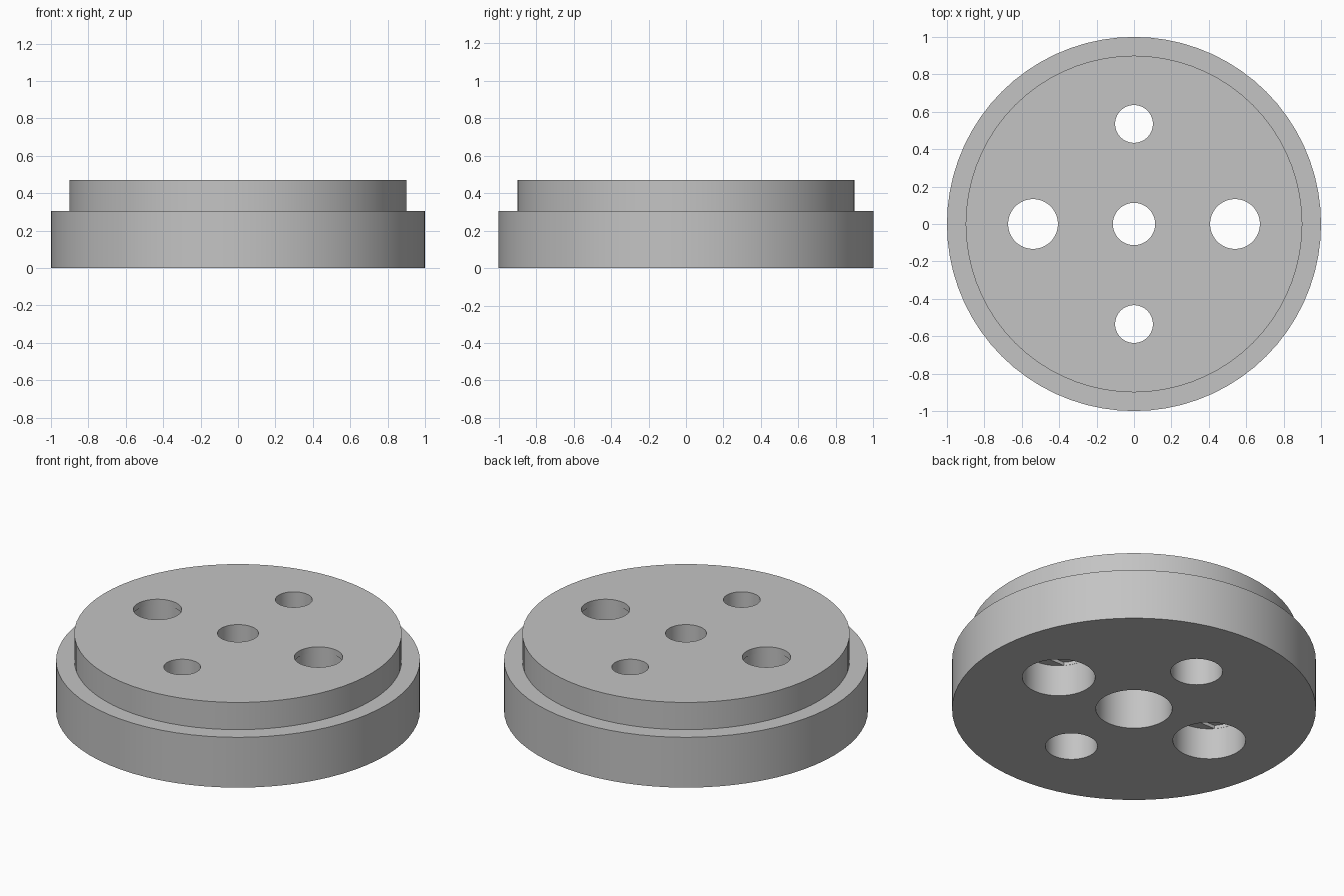
import bpy, bmesh, math
from mathutils import Vector

cube = bpy.data.objects.get("Cube")
if cube:
    bpy.data.objects.remove(cube, do_unlink=True)

grey = bpy.data.materials.new("plain_grey")
grey.use_nodes = True
colour = (0.55, 0.55, 0.55, 1)
grey.diffuse_color = colour
grey.node_tree.nodes["Principled BSDF"].inputs["Base Color"].default_value = colour


def lathe(name, profile, x=0, y=0, sides=64, half_width=None):
    """Stack of rings (radius, z), capped; optionally trimmed flat at +-half_width in y."""
    bm = bmesh.new()
    rings = []
    for r, z in profile:
        angles = [2 * math.pi * i / sides for i in range(sides)]
        rings.append([bm.verts.new((r * math.cos(a), r * math.sin(a), z)) for a in angles])
    for low, high in zip(rings, rings[1:]):
        for i in range(sides):
            j = (i + 1) % sides
            bm.faces.new((low[i], low[j], high[j], high[i]))
    bm.faces.new(rings[0][::-1])
    bm.faces.new(rings[-1])
    if half_width:
        for side in (-1, 1):
            cut = bmesh.ops.bisect_plane(
                bm, geom=bm.verts[:] + bm.edges[:] + bm.faces[:],
                plane_co=(0, side * half_width, 0), plane_no=(0, side, 0), clear_outer=True)
            edges = [e for e in cut["geom_cut"] if isinstance(e, bmesh.types.BMEdge)]
            bmesh.ops.edgeloop_fill(bm, edges=edges)
    bmesh.ops.translate(bm, verts=bm.verts[:], vec=Vector((x, y, 0)))
    bmesh.ops.recalc_face_normals(bm, faces=bm.faces[:])
    mesh = bpy.data.meshes.new(name)
    bm.to_mesh(mesh)
    bm.free()
    mesh.materials.append(grey)
    obj = bpy.data.objects.new(name, mesh)
    bpy.context.collection.objects.link(obj)
    return obj


HEIGHT, STEP = 0.47, 0.305
LOW, HIGH = -0.1, HEIGHT + 0.1
PITCH = 0.54

# Stepped round body
body = lathe("flanged_disc", [(1, 0), (1, STEP), (0.9, STEP), (0.9, HEIGHT)], sides=72)


def bore(name, wide, narrow, depth, x=0, y=0):
    """Through hole with a wider bore entering from below."""
    return lathe(name, [(wide, LOW), (wide, depth), (narrow, depth), (narrow, HIGH)], x, y)


# Centre bore and the two small bores
cutters = [bore("centre_bore", 0.21, 0.113, STEP)]
for side in (-1, 1):
    cutters.append(bore("small_bore", 0.143, 0.101, 0.3, y=side * (PITCH - 0.005)))

# Large bores: recess below, flat-sided ledge relief, thin lip at the top
LEDGE, LAYER, LIP = 0.19, 0.02, 0.435
for side in (-1, 1):
    x = side * PITCH
    cutters.append(lathe("large_bore", [(0.2, LOW), (0.2, LEDGE), (0.138, LEDGE), (0.138, LIP),
                                        (0.133, LIP), (0.133, HIGH)], x))
    cutters.append(lathe("ledge_relief", [(0.199, LEDGE - 0.05), (0.199, LEDGE + LAYER)],
                         x, half_width=0.133))

# Cut every bore, then drop the cutters
for cutter in cutters:
    cutter.hide_render = True
    mod = body.modifiers.new(cutter.name, "BOOLEAN")
    mod.operation, mod.solver, mod.object = "DIFFERENCE", "EXACT", cutter
bpy.context.view_layer.objects.active = body
for obj in bpy.context.selected_objects:
    obj.select_set(False)
body.select_set(True)
for mod in list(body.modifiers):
    bpy.ops.object.modifier_apply(modifier=mod.name)
for cutter in cutters:
    bpy.data.objects.remove(cutter, do_unlink=True)

bpy.ops.object.shade_smooth_by_angle(angle=math.radians(30))
